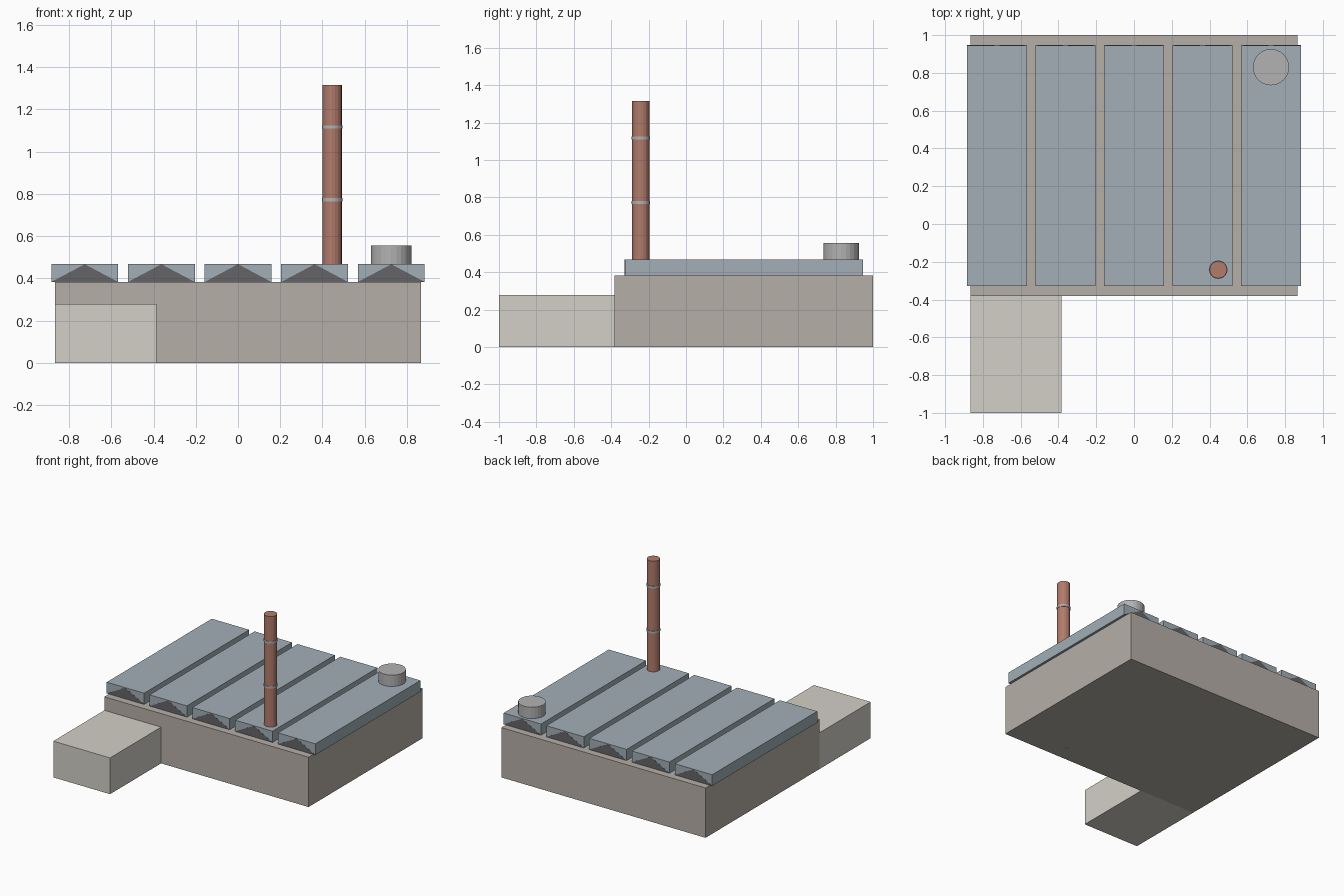
import bpy, bmesh
from math import radians

if "Cube" in bpy.data.objects:
    bpy.data.objects.remove(bpy.data.objects["Cube"])


def material(name, rgb):
    m = bpy.data.materials.new(name)
    m.diffuse_color = (*rgb, 1)
    m.use_nodes = True
    m.node_tree.nodes["Principled BSDF"].inputs["Base Color"].default_value = m.diffuse_color
    return m


WALL = material("wall_taupe", (0.47, 0.43, 0.39))
ANNEX = material("annex_cream", (0.65, 0.63, 0.57))
GLASS = material("roof_blue_grey", (0.36, 0.43, 0.47))
DARK = material("dark_gable", (0.13, 0.13, 0.14))
BRICK = material("chimney_brick", (0.44, 0.20, 0.15))
METAL = material("metal_grey", (0.45, 0.45, 0.45))


def finish(name, bm, mat):
    bmesh.ops.recalc_face_normals(bm, faces=bm.faces[:])
    me = bpy.data.meshes.new(name)
    bm.to_mesh(me)
    bm.free()
    me.materials.append(mat)
    ob = bpy.data.objects.new(name, me)
    bpy.context.collection.objects.link(ob)
    return ob


def box(name, lo, hi, mat):
    bm = bmesh.new()
    bmesh.ops.create_cube(bm, size=1)
    for v in bm.verts:
        v.co = [(a + b) / 2 + c * (b - a) for a, b, c in zip(lo, hi, v.co)]
    return finish(name, bm, mat)


def gable(name, x, half, y0, y1, z0, z1, mat):
    bm = bmesh.new()
    face = bm.faces.new([bm.verts.new(p) for p in
                         ((x - half, y0, z0), (x + half, y0, z0), (x, y0, z1))])
    ext = bmesh.ops.extrude_face_region(bm, geom=[face], use_keep_orig=True)
    verts = [g for g in ext["geom"] if isinstance(g, bmesh.types.BMVert)]
    bmesh.ops.translate(bm, verts=verts, vec=(0, y1 - y0, 0))
    return finish(name, bm, mat)


def cylinder(name, x, y, z0, z1, r, sides, mat):
    bm = bmesh.new()
    bmesh.ops.create_cone(bm, cap_ends=True, segments=sides,
                          radius1=r, radius2=r, depth=z1 - z0)
    bmesh.ops.translate(bm, verts=bm.verts[:], vec=(x, y, (z0 + z1) / 2))
    return finish(name, bm, mat)


# Main hall and low front annex
box("main_hall", (-0.866, -0.382, 0), (0.866, 1.0, 0.382), WALL)
box("annex", (-0.866, -1.0, 0), (-0.385, -0.382, 0.278), ANNEX)

# Five roof bays, each with dark gable ends showing just proud of the box
for i in range(5):
    x = (i - 2) * 0.363
    box(f"roof_bay_{i + 1}", (x - 0.1585, -0.327, 0.382),
        (x + 0.1585, 0.946, 0.468), GLASS)
    gable(f"roof_gable_{i + 1}", x, 0.158, -0.328, 0.947, 0.383, 0.467, DARK)

# Chimney stack running down to the ground, with two metal bands
CX, CY = 0.446, -0.242
cylinder("chimney", CX, CY, 0, 1.316, 0.046, 20, BRICK)
for i, z in enumerate((0.772, 1.117)):
    cylinder(f"chimney_band_{i + 1}", CX, CY, z - 0.008, z + 0.008, 0.049, 20, METAL)

# Roof tank
cylinder("roof_tank", 0.725, 0.83, 0.466, 0.555, 0.096, 24, METAL)
